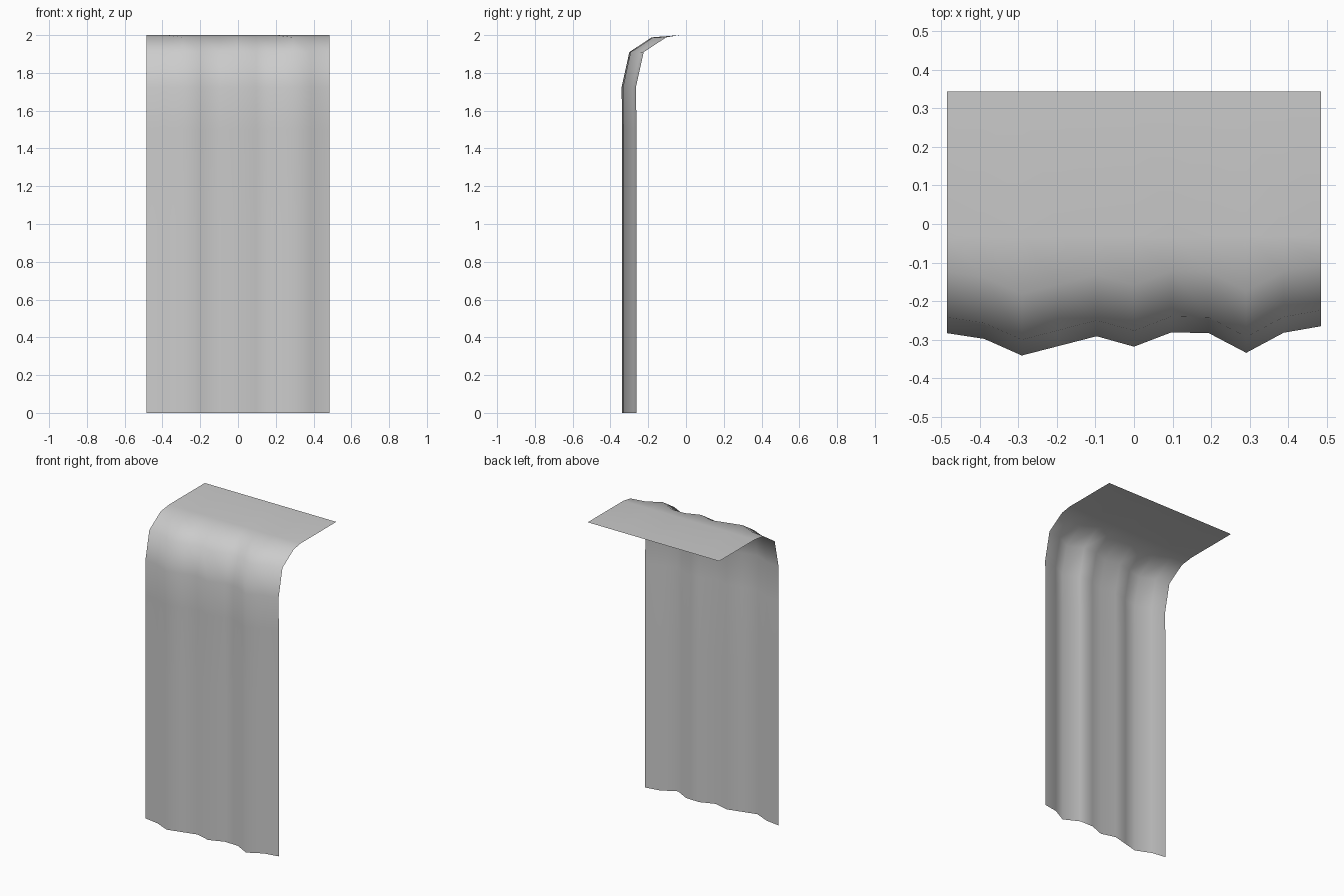
import bpy, bmesh

if "Cube" in bpy.data.objects:
    bpy.data.objects.remove(bpy.data.objects["Cube"])

# Fold offsets across the width of the cloth (11 columns)
HALF = 0.485
FOLDS = [0.020, 0.005, -0.038, -0.013, 0.012, -0.015, 0.022, 0.020, -0.031, 0.021, 0.038]

# Side profile rows: (y, z, fold strength)
ROWS = [(0.343, 2.0, 0), (-0.032, 2.0, 0), (-0.143, 1.988, 1), (-0.262, 1.91, 1),
        (-0.303, 1.725, 1), (-0.300, 1.5, 1), (-0.300, 1.0, 1),
        (-0.300, 0.5, 1), (-0.300, 0.0, 1)]

# Draped cloth: one open sheet, flat on top and hanging at the front
bm = bmesh.new()
step = 2 * HALF / (len(FOLDS) - 1)
grid = [[bm.verts.new((-HALF + i * step, y + f * k, z)) for i, f in enumerate(FOLDS)]
        for y, z, k in ROWS]
for upper, lower in zip(grid, grid[1:]):
    for i in range(len(FOLDS) - 1):
        face = bm.faces.new((upper[i], lower[i], lower[i + 1], upper[i + 1]))
        face.smooth = True

mesh = bpy.data.meshes.new("draped_cloth")
bm.to_mesh(mesh)
bm.free()
cloth = bpy.data.objects.new("draped_cloth", mesh)
bpy.context.collection.objects.link(cloth)
